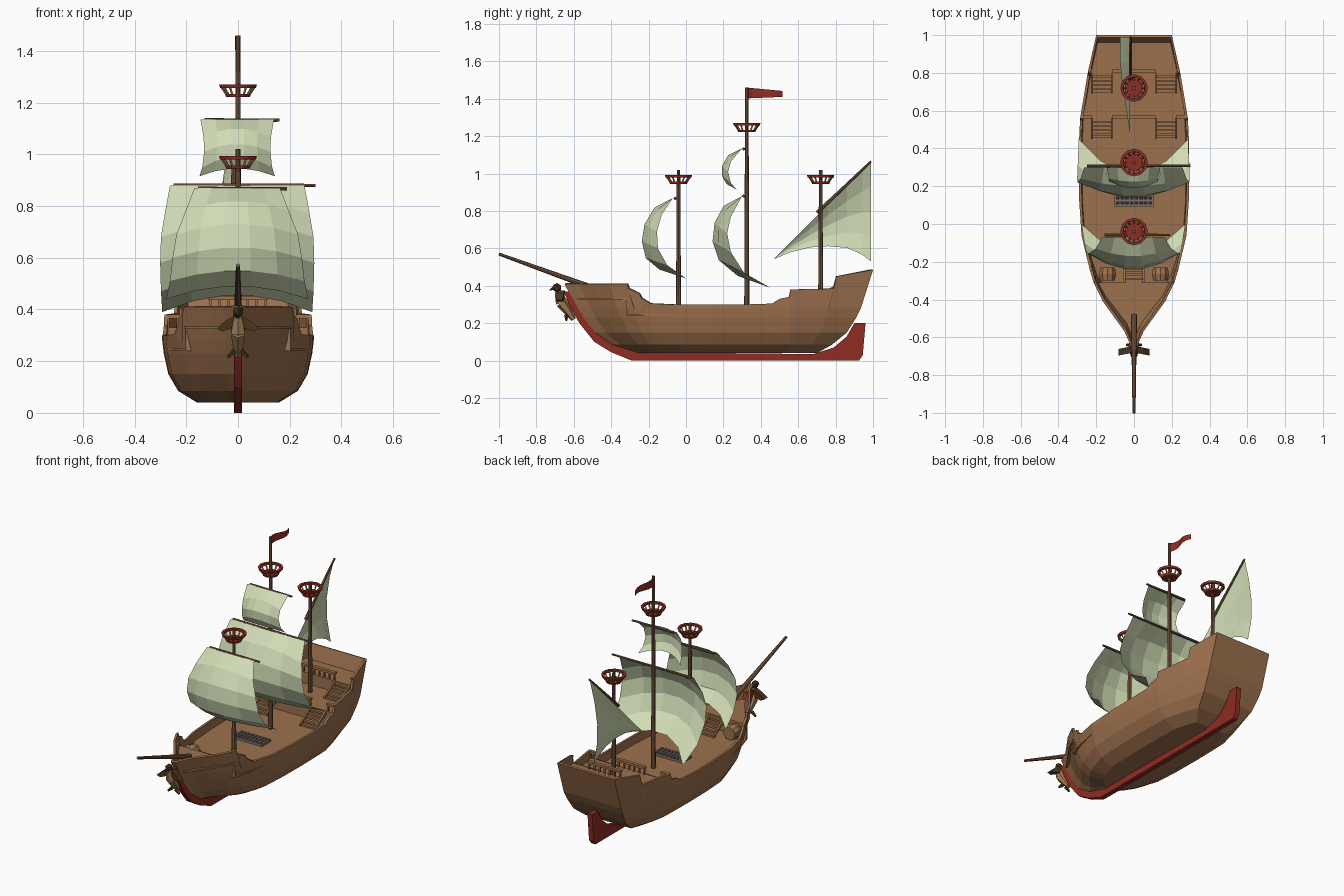
import bpy, bmesh, math
from mathutils import Vector, Matrix

if "Cube" in bpy.data.objects:
    bpy.data.objects.remove(bpy.data.objects["Cube"])


def material(name, rgb):
    m = bpy.data.materials.new(name)
    m.diffuse_color = (*rgb, 1)
    m.use_nodes = True
    m.node_tree.nodes["Principled BSDF"].inputs["Base Color"].default_value = m.diffuse_color
    return m


WOOD = material("hull wood", (0.34, 0.165, 0.075))
SPAR = material("spar wood", (0.20, 0.10, 0.05))
RED = material("red paint", (0.28, 0.025, 0.017))
SAIL = material("sail cloth", (0.63, 0.71, 0.46))
DARK = material("dark wood", (0.07, 0.035, 0.013))
TAN = material("carved tan wood", (0.36, 0.21, 0.09))
GRATE = material("grating grey", (0.22, 0.16, 0.15))
BLACK = material("hatch shadow", (0.025, 0.02, 0.02))


class Part:
    """Collects simple solids and turns them into one flat shaded object."""

    def __init__(self):
        self.bm = bmesh.new()

    def faces(self, verts, faces):
        vs = [self.bm.verts.new(v) for v in verts]
        for f in faces:
            self.bm.faces.new([vs[i] for i in f])
        return self

    def box(self, x0, x1, y0, y1, z0, z1):
        m = Matrix.Translation(((x0 + x1) / 2, (y0 + y1) / 2, (z0 + z1) / 2)) @ \
            Matrix.Diagonal((x1 - x0, y1 - y0, z1 - z0, 1))
        bmesh.ops.create_cube(self.bm, size=1, matrix=m)
        return self

    def rod(self, a, b, r1, r2=None, n=8):
        a, b = Vector(a), Vector(b)
        rot = (b - a).to_track_quat('Z', 'Y').to_matrix().to_4x4()
        bmesh.ops.create_cone(self.bm, cap_ends=True, segments=n, radius1=r1,
                              radius2=r1 if r2 is None else r2, depth=(b - a).length,
                              matrix=Matrix.Translation((a + b) / 2) @ rot)
        return self

    def ball(self, c, size):
        bmesh.ops.create_icosphere(self.bm, subdivisions=1, radius=1,
                                   matrix=Matrix.Translation(c) @ Matrix.Diagonal((*size, 1)))
        return self

    def prism(self, yz, x0, x1):
        n = len(yz)
        return self.faces([(x, y, z) for x in (x0, x1) for y, z in yz],
                          [range(n), range(2 * n - 1, n - 1, -1)] +
                          [(i, n + i, n + (i + 1) % n, (i + 1) % n) for i in range(n)])

    def make(self, name, mat, fix=True):
        if fix:
            bmesh.ops.recalc_face_normals(self.bm, faces=self.bm.faces[:])
        me = bpy.data.meshes.new(name)
        self.bm.to_mesh(me)
        self.bm.free()
        me.materials.append(mat)
        ob = bpy.data.objects.new(name, me)
        bpy.context.collection.objects.link(ob)
        return ob


# Hull: rail line as (y, height, half width), lower rows as (z, bow y, stern y, width factor)
RAIL = [(-.65, .41, .015), (-.57, .41, .05), (-.5, .41, .10), (-.41, .41, .165), (-.315, .41, .212),
        (-.31, .385, .214), (-.25, .36, .232), (-.24, .335, .235), (-.19, .305, .247), (-.06, .30, .278),
        (.12, .30, .29), (.3, .30, .293), (.46, .305, .29), (.5, .33, .288), (.55, .34, .286),
        (.56, .38, .285), (.79, .385, .247), (.805, .45, .244), (1, .485, .2)]
ROWS = [(.28, -.58, .935, 1), (.23, -.55, .91, .98), (.15, -.49, .86, .92), (.085, -.40, .78, .79),
        (.04, -.26, .70, .54)]


def half_width(y):
    for (a, _, wa), (b, _, wb) in zip(RAIL, RAIL[1:]):
        if y <= b:
            return wa + (wb - wa) * (y - a) / (b - a)
    return RAIL[-1][2]


hull = Part()
rings = []
for y, top, w in RAIL:
    side = [(w, y, top)]
    for z, bow, stern, k in ROWS:
        yy = y * bow / -.65 if y < 0 else y if y < .55 else .55 + (y - .55) * (stern - .55) / .45
        side.append((w * k, yy, z))
    rings.append([(-x, yy, z) for x, yy, z in side] + side[::-1])
n = len(rings[0])
quads = [(i * n + j, (i + 1) * n + j, (i + 1) * n + j + 1, i * n + j + 1)
         for i in range(len(rings) - 1) for j in range(n - 1)]
last = (len(rings) - 1) * n
for j in range(n // 2 - 1):
    quads.append((j, j + 1, n - 2 - j, n - 1 - j))
    quads.append((last + n - 1 - j, last + n - 2 - j, last + j + 1, last + j))
hull.faces([v for r in rings for v in r], quads)
sol = hull.make("hull", WOOD, fix=False).modifiers.new("planking", 'SOLIDIFY')
sol.thickness, sol.offset = .014, -1

# Keel, stem and rudder in one red profile
Part().prism([(-.655, .37), (-.62, .29), (-.57, .2), (-.49, .1), (-.4, .045), (-.29, 0), (.925, 0),
              (.945, .03), (.96, .2), (.9, .2), (.86, .13), (.79, .07), (.68, .035), (-.25, .045),
              (-.38, .09), (-.47, .16), (-.54, .25), (-.6, .37)], -.016, .016).make("keel_and_rudder", RED)

# Decks and the bulkheads between them
MAIN, FORE, QUARTER, POOP = .25, .335, .33, .40


def deck(name, y0, y1, z):
    ys = [y0] + [r[0] for r in RAIL if y0 < r[0] < y1] + [y1]
    out = [(half_width(y) - .006, y) for y in ys]
    loop = out + [(-x, y) for x, y in reversed(out)]
    m = len(loop)
    Part().faces([(x, y, h) for h in (z - .01, z) for x, y in loop],
                 [range(m), range(m, 2 * m)] +
                 [(i, (i + 1) % m, m + (i + 1) % m, m + i) for i in range(m)]).make(name, WOOD)


deck("main_deck", -.32, .57, MAIN)
deck("forecastle_deck", -.58, -.31, FORE)
deck("quarter_deck", .56, .81, QUARTER)
deck("poop_deck", .80, .96, POOP)
bulk = Part()
for y, z0, z1 in ((-.315, MAIN, FORE), (.565, MAIN, QUARTER), (.805, QUARTER, POOP)):
    w = half_width(y) - .008
    bulk.box(-w, w, y - .005, y + .005, z0 - .01, z1 - .001)
bulk.make("bulkheads", WOOD)


# Stairs and railings
def stairs(part, x, w, y_top, y_low, z0, z1, steps=5):
    dy, dz = (y_low - y_top) / steps, (z1 - z0) / steps
    for i in range(steps):
        ya, yb = sorted((y_top + i * dy, y_top + (i + .8) * dy))
        part.box(x - w, x + w, ya, yb, z1 - (i + .75) * dz - .006, z1 - (i + .4) * dz)
    for s in (-1, 1):
        part.prism([(y_top, z1 + .005), (y_low, z0 + .012), (y_low, z0 - .002), (y_top, z1 - .02)],
                   x + s * w - .005, x + s * w + .005)


st = Part()
stairs(st, 0, .05, -.31, -.20, MAIN, FORE)
for s in (-1, 1):
    stairs(st, s * .17, .052, .56, .45, MAIN, QUARTER)
    stairs(st, s * .17, .052, .80, .69, QUARTER, POOP)
st.make("stairs", WOOD)

rail = Part()
for y, z in ((.567, QUARTER), (.81, POOP)):
    w = half_width(y) - .005
    for x0, x1 in ((-w, -.225), (-.115, .115), (.225, w)):
        rail.box(x0, x1, y - .011, y + .011, z + .036, z + .05)
        count = max(2, round((x1 - x0) / .032))
        for i in range(count):
            x = x0 + .008 + (x1 - x0 - .016) * i / (count - 1)
            rail.box(x - .005, x + .005, y - .005, y + .005, z, z + .037)
rail.make("deck_railings", WOOD)

# Barrels beside the forward stairs
barrels = Part()
for s in (-1, 1):
    barrels.rod((s * .14, -.30, .29), (s * .14, -.265, .29), .04, .047, 10)
    barrels.rod((s * .14, -.265, .29), (s * .14, -.23, .29), .047, .04, 10)
barrels.make("barrels", WOOD)

# Hatch with grating
Part().box(-.1, .1, .095, .18, MAIN, MAIN + .008).make("hatch_opening", BLACK)
grate = Part()
for i in range(9):
    x = -.098 + .0245 * i
    grate.box(x - .005, x + .005, .095, .18, MAIN, MAIN + .016)
for i in range(4):
    y = .098 + .0263 * i
    grate.box(-.103, .103, y - .005, y + .005, MAIN, MAIN + .015)
grate.make("hatch_grating", GRATE)

# Masts, bowsprit and yards
spars = Part()
for y, top in ((-.04, 1.02), (.325, 1.46), (.72, 1.02)):
    spars.rod((0, y, MAIN - .01), (0, y, top), .014, .009)
spars.rod((0, -1, .57), (0, -.48, .382), .008, .016)
spars.make("masts_and_bowsprit", SPAR)
yards = Part()
for y, z, x0, x1 in ((-.058, .867, -.155, .19), (.308, .88, -.25, .30), (.308, 1.132, -.13, .16)):
    yards.rod((x0, y, z), (x1, y, z), .008, .006)
yards.rod((-.018, .70, .79), (-.018, .99, 1.066), .010, .006)
yards.make("yards", SPAR)

# Crow's nests
nest_red, nest_posts = Part(), Part()
for y, z in ((-.04, .945), (.325, 1.222), (.72, .945)):
    nest_red.rod((0, y, z), (0, y, z + .012), .046, .05, 12)
    ring = [(r * math.cos(a), y + r * math.sin(a), z + h)
            for r, h in ((.056, .035), (.07, .035), (.073, .048), (.058, .048))
            for a in [k * math.tau / 12 for k in range(12)]]
    nest_red.faces(ring, [(j * 12 + k, j * 12 + (k + 1) % 12, (j + 1) % 4 * 12 + (k + 1) % 12,
                           (j + 1) % 4 * 12 + k) for j in range(4) for k in range(12)])
    for k in range(12):
        c, s = math.cos(k * math.tau / 12), math.sin(k * math.tau / 12)
        nest_posts.rod((.044 * c, y + .044 * s, z + .01), (.062 * c, y + .062 * s, z + .037), .005, n=4)
nest_red.make("crows_nests", RED)
nest_posts.make("crows_nest_posts", TAN)


# Square sails: (y, z) down the middle, (y, z, half width) down the edge
def square_sail(name, mid, edge, cols=5):
    pts = []
    for (my, mz), (ey, ez, w) in zip(mid, edge):
        for i in range(cols + 1):
            u = -1 + 2 * i / cols
            pts.append((w * u - .003, my + (ey - my) * u * u, mz + (ez - mz) * u * u))
    c = cols + 1
    Part().faces(pts, [(j * c + i, j * c + i + 1, (j + 1) * c + i + 1, (j + 1) * c + i)
                       for j in range(len(mid) - 1) for i in range(cols)]).make(name, SAIL)


square_sail("fore_sail",
            [(-.07, .87), (-.17, .82), (-.225, .73), (-.24, .64), (-.22, .55), (-.15, .49)],
            [(-.07, .87, .165), (-.13, .78, .20), (-.155, .69, .235), (-.15, .60, .25), (-.10, .51, .26),
             (0, .44, .275)])
square_sail("main_sail",
            [(.30, .88), (.20, .83), (.15, .74), (.138, .64), (.17, .54), (.27, .455)],
            [(.30, .88, .26), (.24, .77, .28), (.22, .68, .295), (.24, .58, .298), (.31, .47, .295),
             (.45, .39, .29)])
square_sail("main_top_sail",
            [(.30, 1.135), (.225, 1.10), (.19, 1.04), (.19, .99), (.215, .945)],
            [(.30, 1.135, .142), (.24, 1.065, .13), (.225, 1.01, .128), (.24, .95, .135), (.27, .915, .146)])

# Triangular mizzen sail
FOOT = [(.47, .543), (.56, .58), (.66, .605), (.76, .612), (.86, .603), (.94, .568), (.99, .53)]
pts = []
for y, z in FOOT:
    for k in range(5):
        s = k / 4
        pts.append((-.02 - .055 * math.sin(math.pi * (.15 + .85 * s)) * min(1, (y - .47) / .35), y,
                    z + (y + .075 - z) * s))
Part().faces(pts, [(i * 5 + k, i * 5 + k + 1, i * 5 + k + 6, i * 5 + k + 5)
                   for i in range(len(FOOT) - 1) for k in range(4)]).make("mizzen_sail", SAIL)

# Waving flag
pts = []
for i in range(7):
    t = i / 6
    for z in (1.402 + .008 * t, 1.46 - .018 * t):
        pts.append((-.012 * math.sin(t * math.tau) - .006 * t, .325 + .19 * t, z))
Part().faces(pts, [(2 * i, 2 * i + 1, 2 * i + 3, 2 * i + 2) for i in range(6)]).make("flag", RED)

# Bird figurehead: carved body, head, tail and dark wings
body = Part()
body.rod((0, -.685, .37), (0, -.665, .31), .018, .032, 6)
body.rod((0, -.665, .31), (0, -.60, .22), .032, .014, 6)
body.make("figurehead_body", TAN)
dark = Part()
dark.ball((0, -.69, .39), (.022, .026, .026))
dark.rod((0, -.705, .39), (0, -.73, .375), .011, .002, 5)
for s in (-1, 1):
    tri = [(s * .015, .375), (s * .05, .355), (s * .082, .325), (s * .06, .315), (s * .02, .33)]
    dark.faces([(x, y - abs(x) * .2, z) for y in (-.68, -.645) for x, z in tri],
               [range(5), range(5, 10)] + [(i, (i + 1) % 5, 5 + (i + 1) % 5, 5 + i) for i in range(5)])
    dark.rod((s * .012, -.64, .24), (s * .04, -.64, .215), .012, .006, 5)
dark.make("figurehead_wings_and_head", DARK)
